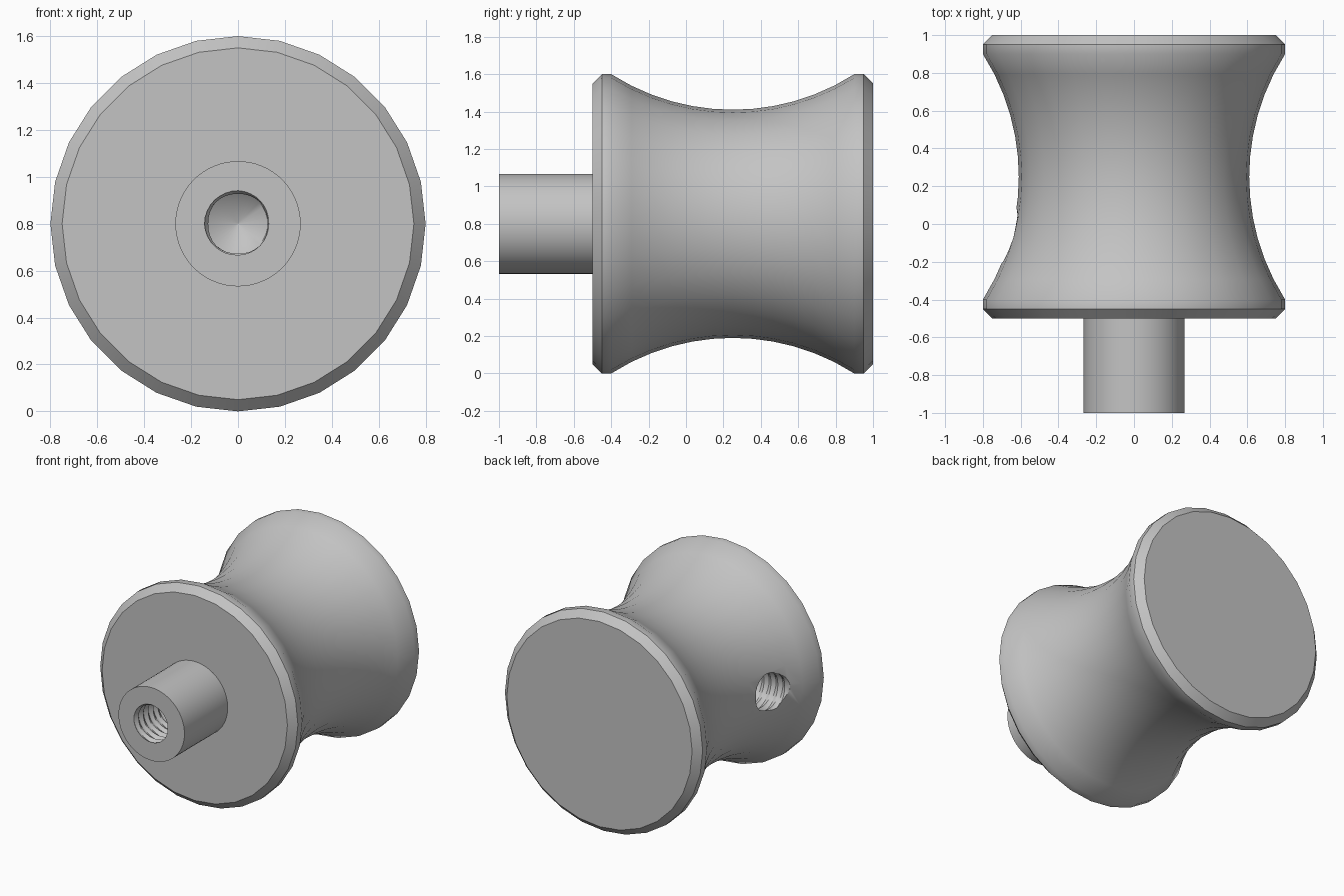
import bpy, bmesh
from math import sin, cos, pi, radians, sqrt
from mathutils import Matrix, Vector

cube = bpy.data.objects.get("Cube")
if cube:
    bpy.data.objects.remove(cube, do_unlink=True)

AXIS_Z = 0.8

steel = bpy.data.materials.new("plain_grey")
steel.use_nodes = True
GREY = (0.55, 0.55, 0.55, 1)
steel.diffuse_color = GREY
steel.node_tree.nodes["Principled BSDF"].inputs["Base Color"].default_value = GREY


def stacked_rings(name, rings, origin, direction):
    """Closed solid from rings of radii; each ring is (distance, [radius per side])."""
    bm = bmesh.new()
    loops = []
    for dist, radii in rings:
        n = len(radii)
        loops.append([bm.verts.new((r * cos(2 * pi * j / n), r * sin(2 * pi * j / n), dist))
                      for j, r in enumerate(radii)])
    for a, b in zip(loops, loops[1:]):
        for j in range(n):
            k = (j + 1) % n
            bm.faces.new((a[j], a[k], b[k], b[j]))
    bm.faces.new(loops[0])
    bm.faces.new(loops[-1])
    turn = Vector((0, 0, 1)).rotation_difference(Vector(direction)).to_matrix().to_4x4()
    bm.transform(Matrix.Translation(origin) @ turn)
    bmesh.ops.recalc_face_normals(bm, faces=bm.faces)
    mesh = bpy.data.meshes.new(name)
    bm.to_mesh(mesh)
    bm.free()
    mesh.materials.append(steel)
    obj = bpy.data.objects.new(name, mesh)
    bpy.context.collection.objects.link(obj)
    return obj


def lathe(name, profile, sides):
    return stacked_rings(name, [(y, [r] * sides) for y, r in profile], (0, 0, AXIS_Z), (0, 1, 0))


def thread_cutter(name, origin, direction, start, depth, minor=0.127, major=0.147, pitch=0.056):
    """Helical thread that ends in a drill-point cone."""
    sides, steps = 32, 4
    rings = []
    for i in range(round((depth - start) / pitch * steps) + 1):
        phases = [(i / steps + j / sides) % 1 for j in range(sides)]
        radii = [minor + (major - minor) * (1 - abs(2 * p - 1)) for p in phases]
        rings.append((start + i * pitch / steps, radii))
    end = rings[-1][0]
    rings += [(end + 0.01, [minor] * sides), (end + 0.08, [0.002] * sides)]
    return stacked_rings(name, rings, origin, direction)


def activate(obj):
    bpy.ops.object.select_all(action='DESELECT')
    obj.select_set(True)
    bpy.context.view_layer.objects.active = obj


def drill(obj, cutter):
    cutter.hide_render = True
    mod = obj.modifiers.new("hole", 'BOOLEAN')
    mod.operation = 'DIFFERENCE'
    mod.solver = 'EXACT'
    mod.object = cutter
    activate(obj)
    bpy.ops.object.modifier_apply(modifier=mod.name)
    bpy.data.objects.remove(cutter, do_unlink=True)


# Waisted body: chamfered rims joined by a concave arc
RIM, WAIST, MID, HALF = 0.8, 0.61, 0.25, 0.65
sag = RIM - WAIST
arc_r = (HALF ** 2 + sag ** 2) / (2 * sag)
STEPS = 12
profile = [(-0.5, 0.75), (-0.45, RIM)]
for i in range(STEPS + 1):
    t = HALF * (2 * i / STEPS - 1)
    profile.append((MID + t, WAIST + arc_r - sqrt(arc_r ** 2 - t ** 2)))
profile += [(0.95, RIM), (1.0, 0.75)]
body = lathe("waisted_body", profile, 28)

# Front stem
stem = lathe("front_stem", [(-1, 0.267), (-0.49, 0.267)], 64)

# Threaded holes in the stem end and in the side of the waist
drill(stem, thread_cutter("stem_hole_cutter", (0, -1, AXIS_Z), (0, 1, 0), -0.05, 0.4))
drill(body, thread_cutter("side_hole_cutter", (-RIM, -0.06, AXIS_Z), (1, 0, 0), -0.05, 0.6))

for part in (body, stem):
    activate(part)
    bpy.ops.object.shade_smooth_by_angle(angle=radians(35))
